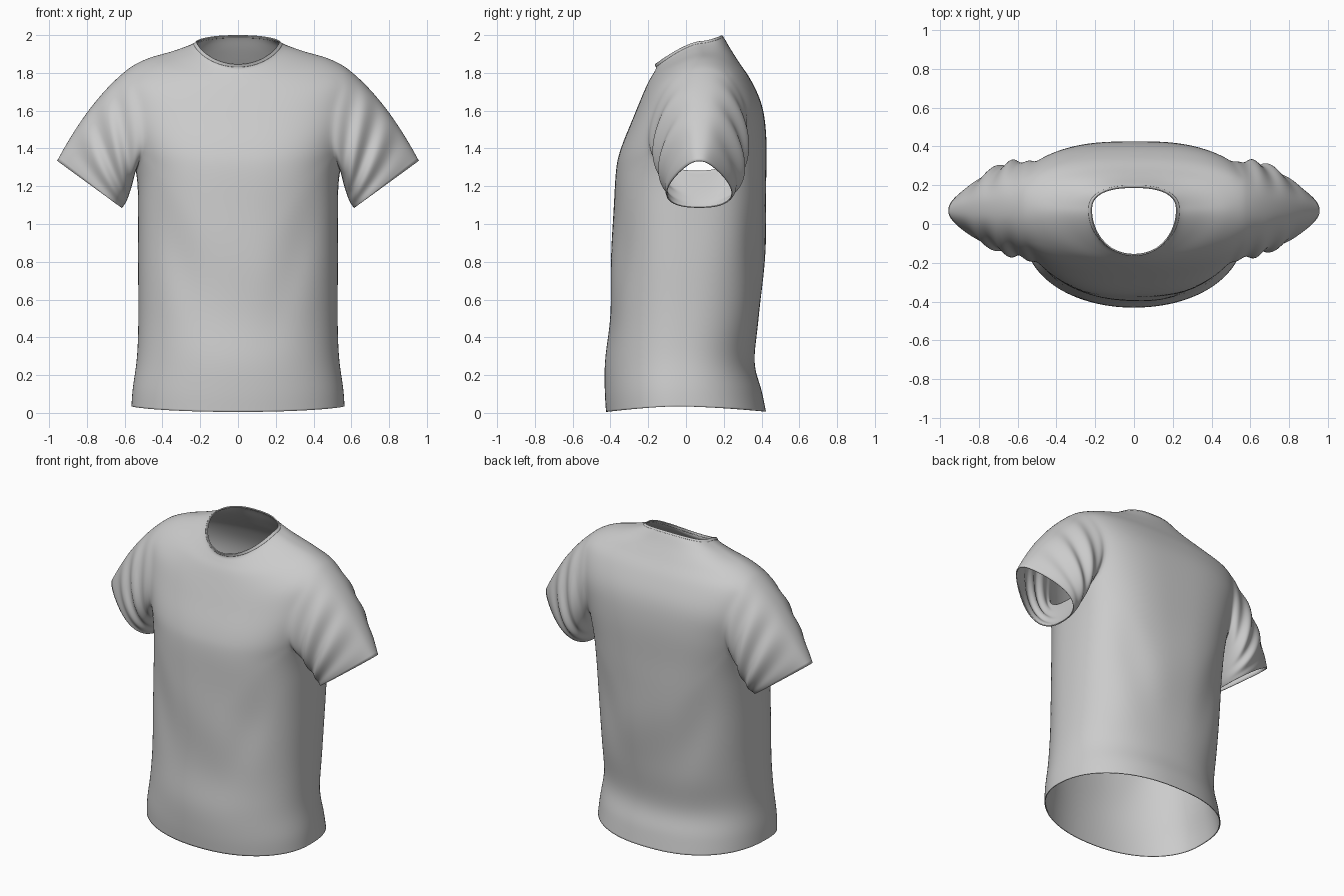
import bpy, bmesh
from math import sin, cos, pi, atan2, exp, floor, hypot
from mathutils import Vector

if "Cube" in bpy.data.objects:
    bpy.data.objects.remove(bpy.data.objects["Cube"])

# Body rings, hem to neck: half width, side y, side z, front y, front z, back y, back z,
# front roundness, back roundness (1 = ellipse, lower = squarer)
KEYS = [
    (.565, -.05, .035, -.424, .005, .424, .008, .94, .88),
    (.558, -.05, .13, -.430, .12, .400, .12, .94, .88),
    (.535, -.04, .30, -.428, .28, .362, .27, .93, .87),
    (.528, -.02, .52, -.405, .50, .388, .50, .90, .84),
    (.530, .00, .80, -.395, .80, .415, .80, .86, .81),
    (.530, .02, 1.05, -.385, 1.05, .425, 1.05, .82, .77),
    (.535, .05, 1.24, -.372, 1.28, .426, 1.25, .77, .73),
    (.570, .07, 1.42, -.345, 1.40, .425, 1.47, .75, .70),
    (.615, .08, 1.61, -.285, 1.55, .402, 1.63, .77, .70),
    (.612, .08, 1.785, -.240, 1.66, .345, 1.76, .84, .75),
    (.500, .075, 1.868, -.203, 1.745, .285, 1.85, .92, .83),
    (.355, .07, 1.912, -.174, 1.795, .237, 1.925, 1.0, .88),
    (.250, .07, 1.948, -.160, 1.822, .205, 1.98, 1.0, .84),
    (.220, .07, 1.968, -.165, 1.845, .190, 2.0, 1.0, .80),
]
COLS, SUB = 64, 4                      # columns around, rows per key ring
HOLE_C, HOLE_V, HOLE_S = 7.875, 1.625, 7 * 2 * pi / COLS   # armhole


def ring(v):
    """Smoothly interpolated ring values at height parameter v."""
    i = min(int(floor(v)), len(KEYS) - 2)
    t = v - i
    a, b, c, d = (KEYS[max(0, min(len(KEYS) - 1, i + k))] for k in (-1, 0, 1, 2))
    return [q + .5 * t * (r - p + t * (2 * p - 5 * q + 4 * r - s + t * (3 * (q - r) + s - p)))
            for p, q, r, s in zip(a, b, c, d)]


def body_point(side, s, v, out=0):
    """Point on the body; s runs from -pi/2 (front) to pi/2 (back)."""
    hw, ys, zs, yf, zf, yb, zb, pf, pb = ring(v)
    sn, cs = sin(s), max(0, cos(s))
    ye, ze, p = (yb, zb, pb) if sn > 0 else (yf, zf, pf)
    x = side * (hw + out) * cs ** p
    w = abs(sn)
    y = ys + (ye + (out if sn > 0 else -out) - ys) * w ** p
    z = zs + (ze - zs) * w ** 1.4
    # draped hollows and faint wrinkles
    drape = -.015 * exp(-((abs(x) - .25 - .3 * (z - .6)) / .1) ** 2 - ((z - .85) / .32) ** 2)
    crease = .004 * sin(8 * x + 9 * z) * exp(-((z - .7) / .45) ** 2)
    y += (1 if sn > 0 else -1) * (drape + crease) * w
    return Vector((x, y, z))


def side_angle(i):
    a = 2 * pi * (i % COLS) / COLS
    if cos(a) < -1e-6:
        return -1, pi - a
    return 1, a if a < pi else a - 2 * pi


def sleeve_ring(top, bottom, y0, half, pinch, side, phi):
    """Point on an upright sleeve ring; phi = 0 at the top, pinch narrows the top."""
    k = (1 + cos(phi)) / 2
    w = abs(sin(phi)) ** .85 * (1 - pinch * cos(phi))
    x = bottom[0] + (top[0] - bottom[0]) * k
    z = bottom[1] + (top[1] - bottom[1]) * k
    return Vector((side * x, y0 + half * w * (1 if sin(phi) > 0 else -1), z))


def finish(name, bm, thickness, offset):
    bmesh.ops.recalc_face_normals(bm, faces=bm.faces)
    for f in bm.faces:
        f.smooth = True
    me = bpy.data.meshes.new(name)
    bm.to_mesh(me)
    bm.free()
    ob = bpy.data.objects.new(name, me)
    bpy.context.collection.objects.link(ob)
    m = ob.modifiers.new("smooth", 'SUBSURF')
    m.levels = m.render_levels = 1
    m = ob.modifiers.new("cloth", 'SOLIDIFY')
    m.thickness, m.offset = thickness, offset
    return ob


# Body with rounded armholes
bm = bmesh.new()
rows = 12 * SUB + 3
grid, rad = {}, {}
loops = {1: [], -1: []}
for j in range(rows):
    for i in range(COLS):
        side, s = side_angle(i)
        a, b = s / HOLE_S, (j / SUB - HOLE_C) / HOLE_V
        r = max(abs(a), abs(b))
        f = 1
        if r > 1e-6:                   # turn the square hole into a round one
            f = 1 + (r / hypot(a, b) - 1) * max(0, min(1, 2 - r))
        vert = bm.verts.new(body_point(side, a * f * HOLE_S, HOLE_C + b * f * HOLE_V))
        grid[i, j], rad[i, j] = vert, r
        if abs(r - 1) < 1e-4:
            loops[side].append((atan2(a, b), vert))
for j in range(rows - 1):
    for i in range(COLS):
        q = [(i, j), ((i + 1) % COLS, j), ((i + 1) % COLS, j + 1), (i, j + 1)]
        if max(rad[k] for k in q) > 1.0001:
            bm.faces.new([grid[k] for k in q])

# Sleeves grown from the armholes, with folds gathering at the armpit
SEG = 20
for side, loop in loops.items():
    loop.sort(key=lambda e: e[0])
    prev = [e[1] for e in loop]
    start = [e[1].co.copy() for e in loop]
    for n in range(1, SEG + 1):
        t = n / SEG
        cur = []
        for (phi, _), h in zip(loop, start):
            mid = sleeve_ring((.768, 1.632), (.578, 1.15), .08, .228, .22, side, phi)
            cuff = sleeve_ring((.958, 1.335), (.615, 1.085), .07, .16, .45, side, phi)
            p = h * (1 - t) * (1 - 2 * t) + mid * 4 * t * (1 - t) + cuff * t * (2 * t - 1)
            env = min(1, 4 * t * (1 - t)) * abs(sin(phi)) ** 1.5
            fold = sin(2 * pi * 3.2 * t + 1.2 * cos(phi) + .6 * side + (1 if phi > 0 else 0))
            p.y += .016 * env * fold * (1 if phi > 0 else -1)
            cur.append(bm.verts.new(p))
        for k in range(len(cur)):
            m = (k + 1) % len(cur)
            bm.faces.new((prev[k], prev[m], cur[m], cur[k]))
        prev = cur
bmesh.ops.delete(bm, geom=[v for v in bm.verts if not v.link_faces], context='VERTS')
finish("shirt_body_and_sleeves", bm, .006, -1)

# Neck band
bm = bmesh.new()
bands = [[bm.verts.new(body_point(*side_angle(i), v, .001)) for i in range(COLS)]
         for v in (12.3, 12.55, 12.8, 13)]
for lo, hi in zip(bands, bands[1:]):
    for i in range(COLS):
        k = (i + 1) % COLS
        bm.faces.new((lo[i], lo[k], hi[k], hi[i]))
finish("neck_band", bm, .007, -1)
